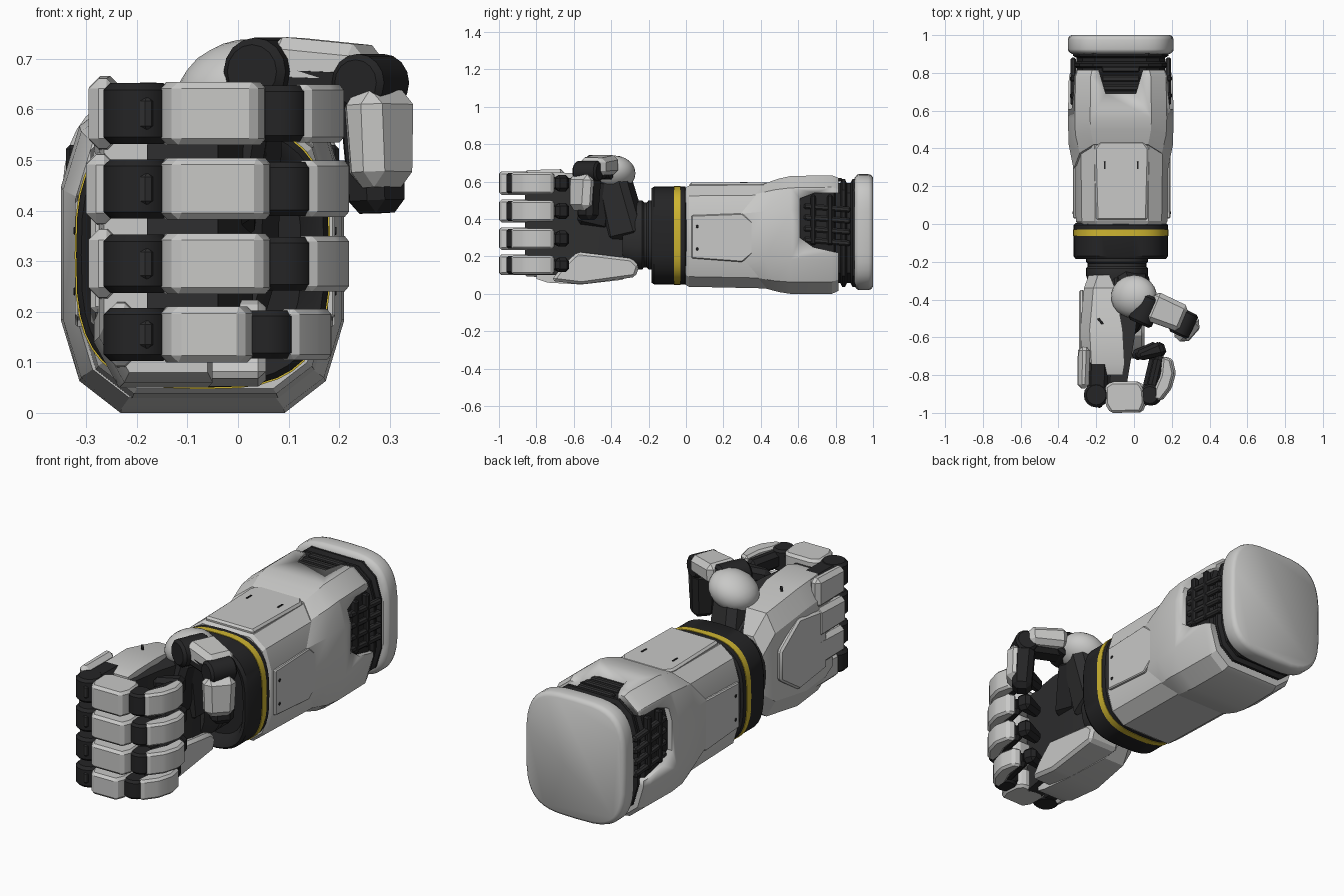
import bpy, bmesh, math
from mathutils import Vector, Matrix

if "Cube" in bpy.data.objects:
    bpy.data.objects.remove(bpy.data.objects["Cube"])


def material(name, rgb):
    m = bpy.data.materials.new(name)
    m.diffuse_color = (*rgb, 1)
    m.use_nodes = True
    m.node_tree.nodes["Principled BSDF"].inputs["Base Color"].default_value = m.diffuse_color
    return m


WHITE = material("light_grey_armor", (0.58, 0.58, 0.57))
DARK = material("black_joint", (0.018, 0.018, 0.019))
CHAR = material("charcoal_rubber", (0.028, 0.028, 0.029))
YELLOW = material("yellow_stripe", (0.62, 0.46, 0.03))


def finish(name, bm, mat, angle=25):
    bmesh.ops.recalc_face_normals(bm, faces=bm.faces)
    me = bpy.data.meshes.new(name)
    bm.to_mesh(me)
    bm.free()
    me.materials.append(mat)
    me.polygons.foreach_set("use_smooth", [True] * len(me.polygons))
    me.set_sharp_from_angle(angle=math.radians(angle))
    ob = bpy.data.objects.new(name, me)
    bpy.context.collection.objects.link(ob)
    return ob


def loft(name, rings, mat, angle=25):
    bm = bmesh.new()
    vs = [[bm.verts.new(p) for p in r] for r in rings]
    n = len(vs[0])
    for a, b in zip(vs, vs[1:]):
        for i in range(n):
            bm.faces.new((a[i], a[(i + 1) % n], b[(i + 1) % n], b[i]))
    bm.faces.new(vs[0])
    bm.faces.new(vs[-1])
    return finish(name, bm, mat, angle)


def facet_ring(y, cx, cz, hw, hh, ytop=None):
    """Twelve-sided armor section; ytop moves the top and bottom corners along y."""
    q = [(1, .42), (.87, .8), (.58, 1)]
    q = q + [(-x, z) for x, z in q[::-1]]
    q = q + [(-x, -z) for x, z in q]
    yt = y if ytop is None else ytop
    return [(cx + x * hw, y + (yt - y) * max(0, (abs(z) - .42) / .58), cz + z * hh) for x, z in q]


def round_ring(y, cx, cz, hw, hh, p=3.0, n=40):
    out = []
    for i in range(n):
        a = 2 * math.pi * i / n
        c, s = math.cos(a), math.sin(a)
        out.append((cx + hw * math.copysign(abs(c) ** (2 / p), c), y,
                    cz + hh * math.copysign(abs(s) ** (2 / p), s)))
    return out


def prism(name, pts, axis, lo, hi, mat, bevel=0.0):
    """Extrude a 2D outline along x (pts are y,z) or z (pts are x,y)."""
    f = (lambda p, t: (t, *p)) if axis == 'x' else (lambda p, t: (*p, t))
    ob = loft(name, [[f(p, lo) for p in pts], [f(p, hi) for p in pts]], mat)
    if bevel:
        bm = bmesh.new()
        bm.from_mesh(ob.data)
        bmesh.ops.bevel(bm, geom=bm.edges[:], offset=bevel, segments=1, affect='EDGES')
        bpy.data.objects.remove(ob)
        ob = finish(name, bm, mat)
    return ob


def beam(name, p0, p1, width, thick, up, mat, taper=1.0, bevel=0.02):
    """Chamfered box from p0 to p1; 'up' is its thickness direction."""
    p0, p1, up = Vector(p0), Vector(p1), Vector(up)
    d = p1 - p0
    y = d.normalized()
    z = (up - y * up.dot(y)).normalized()
    x = y.cross(z)
    bm = bmesh.new()
    bmesh.ops.create_cube(bm, size=1)
    for v in bm.verts:
        k = taper if v.co.y > 0 else 1
        v.co = (v.co.x * width * k, v.co.y * d.length, v.co.z * thick * k)
    bmesh.ops.bevel(bm, geom=bm.edges[:], offset=bevel, segments=1, affect='EDGES')
    m = Matrix((x, y, z)).transposed().to_4x4()
    bm.transform(Matrix.Translation((p0 + p1) / 2) @ m)
    return finish(name, bm, mat)


def barrel(name, c, axis, r, h, mat=DARK):
    bm = bmesh.new()
    bmesh.ops.create_cone(bm, cap_ends=True, segments=16, radius1=r, radius2=r, depth=h)
    caps = [e for e in bm.edges if abs(e.verts[0].co.z - e.verts[1].co.z) < 1e-4]
    bmesh.ops.bevel(bm, geom=caps, offset=r * .2, segments=1, affect='EDGES')
    bm.transform(Matrix.Translation(c) @ Vector(axis).to_track_quat('Z', 'Y').to_matrix().to_4x4())
    return finish(name, bm, mat, 35)


def cut(ob, cutter):
    m = ob.modifiers.new("cut", 'BOOLEAN')
    m.object, m.solver = cutter, 'EXACT'
    cutter.hide_render = True
    me = bpy.data.meshes.new_from_object(ob.evaluated_get(bpy.context.evaluated_depsgraph_get()))
    ob.modifiers.clear()
    ob.data = me
    bpy.data.objects.remove(cutter)


# Forearm: rear shell with notches, front sleeve, cap
CX = -.07
shell = loft("forearm_shell", [
    facet_ring(.29, CX, .31, .25, .28, .42), facet_ring(.42, CX, .313, .276, .304, .5),
    facet_ring(.56, CX, .315, .28, .315), facet_ring(.78, CX, .317, .275, .317),
    facet_ring(.815, CX, .318, .262, .302)], WHITE)
cut(shell, prism("side_cutter", [(.61, .3), (.61, .51), (.69, .54), (.9, .54), (.9, .2), (.68, .25)],
                 'x', -1, 1, DARK))
cut(shell, prism("top_cutter", [(-.15, .69), (.01, .69), (.06, .86), (-.2, .86)], 'z', .33, 1, DARK))
loft("front_sleeve", [facet_ring(-.002, -.065, .308, .232, .26), facet_ring(.015, -.065, .308, .243, .27),
                      facet_ring(.48, -.065, .306, .25, .278)], WHITE)
prism("top_sleeve_panel", [(-.2, .02), (.07, .02), (.08, .4), (.05, .44), (-.18, .44), (-.21, .4)],
      'z', .55, .596, WHITE, .01)
for side, x in (("left", -.312), ("right", .182)):
    prism(side + "_sleeve_panel", [(.03, .19), (.03, .42), (.3, .43), (.36, .38), (.36, .22), (.3, .17)],
          'x', x - .01, x + .01, WHITE, .005)
    for z in (.24, .36):
        barrel(side + "_bolt", (x, .06, z), (1, 0, 0), .008, .026)
for x in (-.155, .02):
    beam("panel_slot", (x, .29, .595), (x, .33, .595), .009, .008, (0, 0, 1), DARK, bevel=.001)
loft("end_cap", [round_ring(y, CX, .33, .28 * k, .31 * k, 3.6) for y, k in
                 ((.9, .93), (.915, .99), (.925, 1), (.975, 1), (.99, .985), (1, .94))], WHITE, 40)

# Ribbed dark core behind the shell
core = []
for i, y in enumerate((.5, .79, .8, .825, .835, .85, .86, .88, .89, .91)):
    k = 1 if i < 2 or (i // 2) % 2 == 0 else .93
    core.append(facet_ring(y, CX, .325, .252 * k, .288 * k))
loft("elbow_core", core, DARK)
for sx, x in (("left", -.322), ("right", .182)):
    for z in (.29, .35, .41, .47):
        beam(sx + "_side_rib", (x, .63, z), (x, .88, z - .02), .03, .03, (1, 0, 0), CHAR, bevel=.008)
    for y in (.68, .77):
        beam(sx + "_cross_rib", (x, y, .26), (x, y, .53), .03, .036, (1, 0, 0), DARK, bevel=.008)
for y in (.72, .77, .82):
    beam("top_rib", (-.17, y, .61), (.03, y, .61), .03, .02, (0, 0, 1), CHAR, bevel=.006)

# Wrist cuff, stripe and joint
loft("wrist_cuff", [round_ring(y, CX, .312, .25 * k, .262 * k, 3) for y, k in
                    ((-.13, .78), (-.175, .88), (-.185, .96), (-.17, 1), (-.005, 1), (.004, .96))], DARK, 35)
loft("wrist_stripe", [round_ring(y, CX, .312, .253, .265, 3) for y in (-.064, -.03)], YELLOW, 35)
loft("wrist_joint", [round_ring(y, -.09, .315, .165 * k, .185 * k, 2.6, 24) for y, k in
                     ((-.1, 1), (-.2, 1), (-.21, .94), (-.225, .94), (-.235, 1), (-.27, 1), (-.34, .85))], CHAR, 35)


# Hand: armored back, dark palm, heel plate
def hand_ring(y, x0, x1, z0, z1, c=.05):
    return [(x1, y, z0), (x0 + c, y, z0), (x0, y, z0 + c * 1.8), (x0, y, z1 - c * 1.8),
            (x0 + c, y, z1), (x1, y, z1)]


loft("hand_back_armor", [hand_ring(-.27, -.24, -.13, .13, .5), hand_ring(-.34, -.265, -.1, .075, .6),
                         hand_ring(-.56, -.285, -.06, .05, .645), hand_ring(-.74, -.275, -.05, .06, .65),
                         hand_ring(-.8, -.265, -.06, .08, .635)], WHITE)
loft("palm", [hand_ring(-.25, -.15, .02, .17, .46), hand_ring(-.4, -.16, .03, .12, .6),
              hand_ring(-.62, -.16, .0, .1, .62), hand_ring(-.86, -.18, -.04, .1, .62)], CHAR)
prism("palm_heel_plate", [(-.72, .07), (-.56, .05), (-.27, .09), (-.25, .15), (-.29, .19), (-.58, .225), (-.66, .15)],
      'x', -.12, .055, WHITE, .015)
prism("back_hand_ridge", [(-.72, .2), (-.72, .5), (-.5, .53), (-.35, .42), (-.35, .27), (-.5, .17)],
      'x', -.292, -.262, WHITE, .01)
beam("back_hand_slot", (-.19, -.5, .648), (-.165, -.53, .648), .012, .01, (0, 0, 1), DARK, bevel=.001)

# Four curled fingers: name, height, finger width, x shift of the knuckle plate, tip x shift
fingers = [("index", .592, .125, 0, -.005), ("middle", .443, .122, -.005, .005),
           ("ring", .295, .12, 0, .005), ("little", .155, .11, .035, -.03)]
for name, z, w, k, t in fingers:
    beam(name + "_knuckle_plate", (-.262 + k, -.65, z), (-.268 + k, -.87, z), w + .025, .06, (1, 0, 0), WHITE, .92)
    beam(name + "_proximal_core", (-.19, -.72, z), (-.195, -.93, z), w - .01, .11, (1, 0, 0), DARK)
    barrel(name + "_knuckle", (-.2, -.905, z), (0, 0, 1), .066, w - .005)
    beam(name + "_knuckle_cover", (-.235, -.925, z), (-.165, -.955, z), w * .55, .05, (0, 1, 0), CHAR, bevel=.01)
    prism(name + "_middle_armor", [(-.155, -.86), (-.12, -.835), (.03 + t, -.835), (.055 + t, -.87),
          (.062 + t, -.945), (.04 + t, -.998), (-.125, -1), (-.152, -.955)], 'z', z - w / 2, z + w / 2, WHITE, .013)
    beam(name + "_middle_core", (-.18, -.9, z), (.1 + t, -.9, z), w * .75, .08, (0, 1, 0), DARK)
    barrel(name + "_end_joint", (.088 + t, -.905, z), (0, 0, 1), .056, w - .015)
    prism(name + "_tip_armor", [(.11 + t, -.93), (.145 + t, -.935), (.195 + t, -.87), (.217 + t, -.79),
          (.2 + t, -.715), (.155 + t, -.7), (.145 + t, -.8), (.115 + t, -.87)], 'z',
          z - w * .46, z + w * .46, WHITE, .011)
    beam(name + "_tip_core", (.1 + t, -.89, z), (.145 + t, -.7, z), w * .7, .06, (1, 0, 0), DARK)
    beam(name + "_tip_pad", (.16 + t, -.655, z), (.02 + t, -.7, z), w * .75, .08, (0, 1, 0), DARK, .65)

# Thumb: root, dome, proximal and end segments
beam("thumb_root", (-.03, -.31, .3), (.0, -.41, .69), .2, .19, (1, -.3, 0), CHAR, .85, .035)
beam("thumb_web", (-.02, -.5, .36), (.03, -.44, .62), .18, .1, (1, 0, 0), DARK, .8, .025)
bm = bmesh.new()
bmesh.ops.create_icosphere(bm, subdivisions=3, radius=1)
bm.transform(Matrix.Translation((-.0, -.385, .645)) @ Matrix.Rotation(-.35, 4, 'Y') @ Matrix.Diagonal((.125, .115, .09, 1)))
finish("thumb_dome", bm, WHITE, 40)
barrel("thumb_base_joint", (.06, -.455, .675), (.4, .9, 0), .067, .16)
seg = Vector((.9, -.42, 0))
beam("thumb_proximal_armor", (.085, -.43, .692), (.265, -.505, .68), .165, .105, (.06, 0, 1), WHITE, .88, .024)
beam("thumb_proximal_core", (.06, -.45, .66), (.28, -.53, .65), .11, .08, (0, 0, 1), DARK)
barrel("thumb_end_joint", (.262, -.525, .653), (.42, .9, 0), .057, .14)
beam("thumb_tip_armor", (.278, -.55, .638), (.284, -.56, .445), .155, .1, (.75, -.66, 0), WHITE, .9, .03)
beam("thumb_tip_core", (.265, -.52, .63), (.275, -.525, .395), .125, .11, (.75, -.66, 0), DARK, .85, .025)
